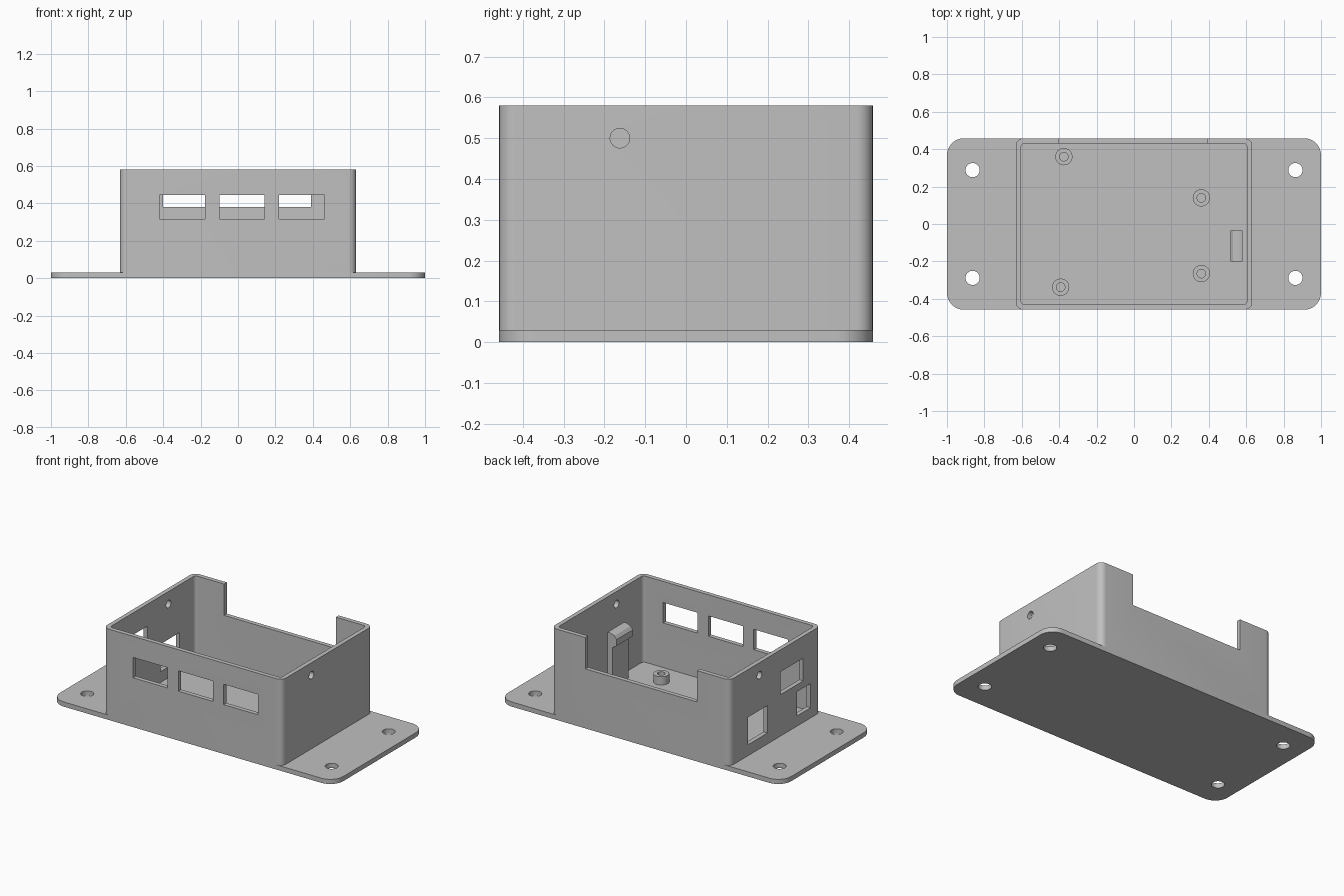
import bpy, bmesh, math

cube = bpy.data.objects.get("Cube")
if cube:
    bpy.data.objects.remove(cube, do_unlink=True)

grey = bpy.data.materials.new("light_grey_plastic")
grey.use_nodes = True
colour = (0.53, 0.53, 0.53, 1)
grey.diffuse_color = colour
grey.node_tree.nodes["Principled BSDF"].inputs["Base Color"].default_value = colour

PLACE = {
    "x": lambda u, v, d: (d, u, v),
    "y": lambda u, v, d: (u, d, v),
    "z": lambda u, v, d: (u, v, d),
}


def rect(u0, u1, v0, v1):
    return [(u0, v0), (u1, v0), (u1, v1), (u0, v1)]


def rounded(hu, hv, r, steps=8):
    """Rounded rectangle outline centred on the origin."""
    pts = []
    for i, (su, sv) in enumerate([(1, 1), (-1, 1), (-1, -1), (1, -1)]):
        for k in range(steps + 1):
            a = math.pi / 2 * (i + k / steps)
            pts.append((su * (hu - r) + r * math.cos(a), sv * (hv - r) + r * math.sin(a)))
    return pts


def circle(u, v, r, n=32):
    return [(u + r * math.cos(math.tau * k / n), v + r * math.sin(math.tau * k / n)) for k in range(n)]


def prism(name, outline, axis, lo, hi):
    """Extrude a flat outline along an axis."""
    bm = bmesh.new()
    ends = [[bm.verts.new(PLACE[axis](u, v, d)) for u, v in outline] for d in (lo, hi)]
    n = len(outline)
    for ring in ends:
        bm.faces.new(ring)
    for i in range(n):
        j = (i + 1) % n
        bm.faces.new((ends[0][i], ends[0][j], ends[1][j], ends[1][i]))
    bmesh.ops.recalc_face_normals(bm, faces=bm.faces)
    mesh = bpy.data.meshes.new(name)
    bm.to_mesh(mesh)
    bm.free()
    mesh.materials.append(grey)
    ob = bpy.data.objects.new(name, mesh)
    bpy.context.collection.objects.link(ob)
    return ob


def cut(ob, outline, axis, lo, hi):
    """Subtract a prism from an object and bake the result."""
    cutter = prism("cutter", outline, axis, lo, hi)
    cutter.hide_render = True
    mod = ob.modifiers.new("cut", "BOOLEAN")
    mod.operation, mod.solver, mod.object = "DIFFERENCE", "EXACT", cutter
    deps = bpy.context.evaluated_depsgraph_get()
    deps.update()
    mesh = bpy.data.meshes.new_from_object(ob.evaluated_get(deps))
    ob.modifiers.clear()
    ob.data = mesh
    bpy.data.objects.remove(cutter, do_unlink=True)


FLOOR, TOP = 0.03, 0.58
HX, HY, WALL = 0.632, 0.458, 0.028
parts = []

# Mounting plate with four screw holes
plate = prism("mounting_plate", rounded(1.0, HY, 0.09), "z", 0, FLOOR)
for sx in (-1, 1):
    for sy in (-1, 1):
        cut(plate, circle(sx * 0.863, sy * 0.288, 0.038), "z", -0.1, 0.1)
parts.append(plate)

# Open-topped case walls
walls = prism("case_walls", rounded(HX, HY, 0.04), "z", FLOOR, TOP)
cut(walls, rounded(HX - WALL, HY - WALL, 0.02), "z", -0.1, 1)

# Front windows
for x in (-0.42, -0.1, 0.22):
    cut(walls, rect(x, x + 0.243, 0.315, 0.445), "y", -0.6, -0.4)

# Back notch, open at the rim
cut(walls, rect(-0.4, 0.39, 0.38, 0.8), "y", 0.4, 0.6)

# Ports on the right wall
for port in (rect(-0.28, -0.05, 0.295, 0.44),
             rect(-0.355, -0.215, 0.095, 0.25),
             rect(0.08, 0.275, 0.1, 0.275)):
    cut(walls, port, "x", -0.8, -0.57)

# Lid screw holes in both side walls
for s in (-1, 1):
    cut(walls, circle(-s * 0.162, 0.5, 0.024), "x", s * 0.57, s * 0.8)
parts.append(walls)

# Board standoffs with blind holes
for i, (x, y) in enumerate([(-0.375, 0.36), (0.36, 0.14), (0.36, -0.265), (-0.392, -0.338)]):
    post = prism(f"standoff_{i + 1}", circle(x, y, 0.046), "z", FLOOR, 0.083)
    cut(post, circle(x, y, 0.023), "z", FLOOR + 0.004, 0.2)
    parts.append(post)

# Snap clip with a hooked, sloped head
clip = [(0.58, FLOOR), (0.58, 0.375), (0.565, 0.378), (0.53, 0.365), (0.515, 0.345),
        (0.515, 0.305), (0.545, 0.285), (0.545, FLOOR)]
parts.append(prism("snap_clip", clip, "y", -0.2, -0.035))

# Smooth the curves, keep the edges crisp
bpy.ops.object.select_all(action="DESELECT")
for ob in parts:
    ob.select_set(True)
bpy.context.view_layer.objects.active = plate
bpy.ops.object.shade_smooth_by_angle(angle=math.radians(25))
